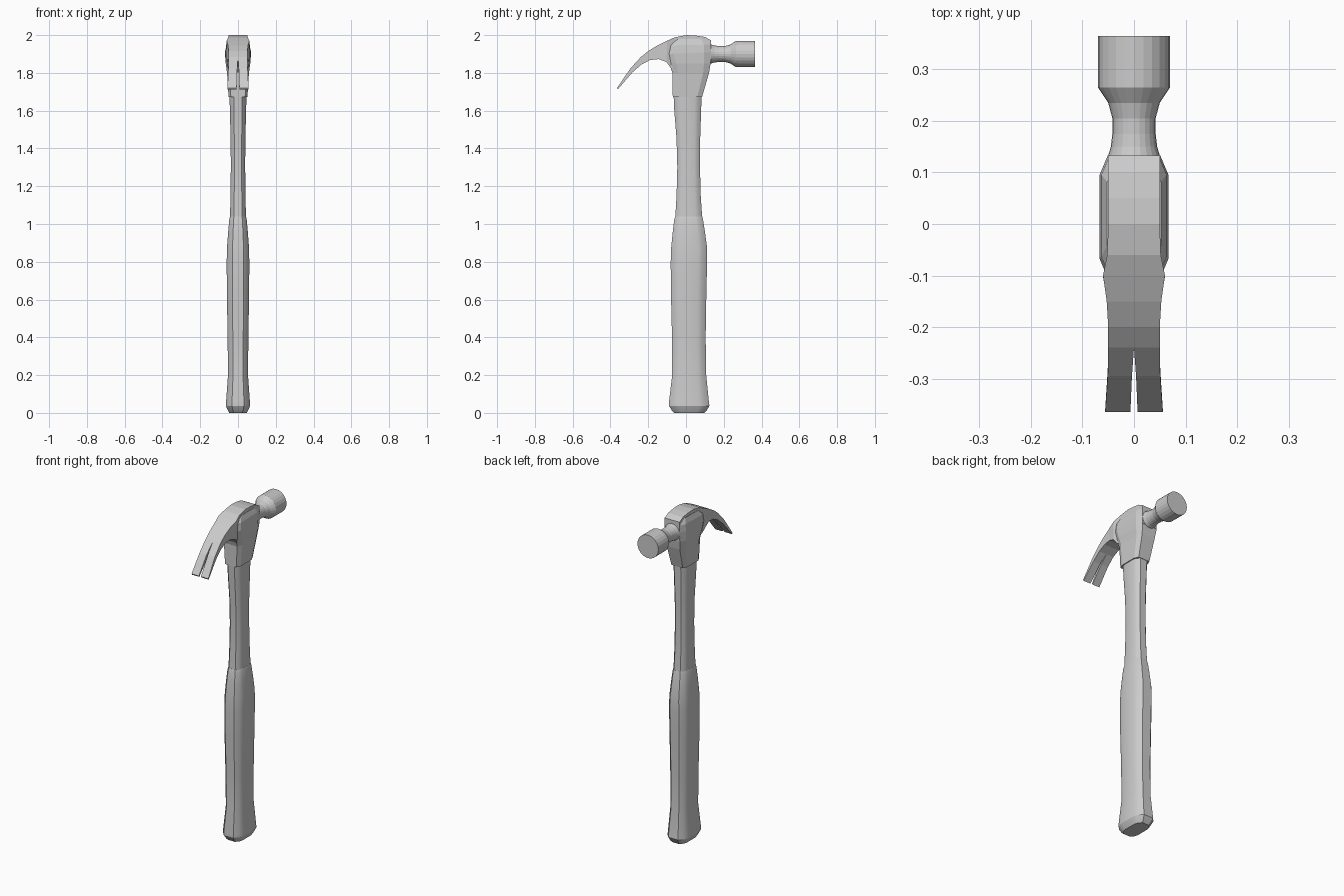
import bpy, bmesh, math

if "Cube" in bpy.data.objects:
    bpy.data.objects.remove(bpy.data.objects["Cube"])


def finish(bm, name):
    bmesh.ops.recalc_face_normals(bm, faces=bm.faces)
    me = bpy.data.meshes.new(name)
    bm.to_mesh(me)
    bm.free()
    ob = bpy.data.objects.new(name, me)
    bpy.context.collection.objects.link(ob)
    return ob


def loft(name, rings, smooth=0):
    """Skin a list of equal-length closed rings and cap both ends."""
    bm = bmesh.new()
    vs = [[bm.verts.new(p) for p in r] for r in rings]
    n = len(vs[0])
    for a, b in zip(vs, vs[1:]):
        for i in range(n):
            j = (i + 1) % n
            bm.faces.new((a[i], a[j], b[j], b[i]))
    bm.faces.new(vs[0])
    bm.faces.new(vs[-1])
    ob = finish(bm, name)
    if smooth:
        bpy.context.view_layer.objects.active = ob
        ob.select_set(True)
        bpy.ops.object.shade_smooth_by_angle(angle=math.radians(smooth))
        ob.select_set(False)
    return ob


# Unit cross-section of the handle: flat sides, rounded front and back
quarter = [(1, .5), (.86, .76), (.5, 1)]
SECTION = (quarter + [(-x, y) for x, y in reversed(quarter)]
           + [(-x, -y) for x, y in quarter]
           + [(x, -y) for x, y in reversed(quarter)])


def handle_ring(z, w, y0, y1):
    c, h = (y0 + y1) / 2, (y1 - y0) / 2
    return [(w * x, c + h * y, z) for x, y in SECTION]


# Grip: (z, half width, back y, front y)
grip = [(0, .046, -.062, .098), (.01, .052, -.073, .108), (.037, .064, -.09, .124),
        (.06, .063, -.09, .121), (.2, .053, -.073, .107), (.4, .055, -.074, .104),
        (.65, .059, -.08, .108), (.8, .06, -.081, .112), (.88, .058, -.078, .111),
        (.96, .052, -.07, .1), (1.025, .046, -.062, .09), (1.04, .042, -.057, .086)]
loft("grip", [handle_ring(*s) for s in grip], 25)

# Upper handle
shaft = [(1.03, .042, -.057, .086), (1.15, .04, -.05, .078), (1.3, .038, -.046, .074),
         (1.45, .039, -.05, .075), (1.6, .043, -.062, .08), (1.69, .045, -.066, .083)]
loft("upper_handle", [handle_ring(*s) for s in shaft], 25)

# Head cheeks: (claw-side y, z), (face-side y, z), half width
cheeks = [((-.07, 1.672), (.085, 1.672), .05),
          ((-.072, 1.80), (.122, 1.80), .058),
          ((-.088, 1.85), (.13, 1.85), .065),
          ((-.105, 1.90), (.133, 1.91), .067),
          ((-.10, 1.945), (.132, 1.95), .063),
          ((-.07, 1.978), (.11, 1.98), .052)]
rings = []
for (y0, z0), (y1, z1), w in cheeks:
    ring = []
    for x, t in [(.76, 0), (1, .16), (1, .84), (.76, 1)]:
        ring.append((w * x, y0 + (y1 - y0) * t, z0 + (z1 - z0) * t))
    rings.append(ring + [(-x, y, z) for x, y, z in reversed(ring)])
loft("head_cheeks", rings)

# Spine and split claw: (top y, z), (underside y, z), half width, half slit
claw = [((.133, 1.972), (.133, 1.86), .05, 0), ((.10, 1.99), (.10, 1.86), .05, 0),
        ((.05, 1.998), (.05, 1.85), .05, 0), ((0, 2.0), (-.02, 1.82), .05, 0),
        ((-.06, 1.988), (-.08, 1.825), .052, 0), ((-.10, 1.97), (-.103, 1.857), .06, 0),
        ((-.15, 1.946), (-.145, 1.873), .053, 0), ((-.20, 1.916), (-.19, 1.868), .05, 0),
        ((-.24, 1.883), (-.235, 1.845), .05, 0), ((-.295, 1.823), (-.283, 1.803), .051, .004),
        ((-.365, 1.72), (-.361, 1.713), .056, .007)]
bm = bmesh.new()
vs = [[bm.verts.new(p) for p in ((s, *t), (w, *t), (w, *b), (s, *b))] for t, b, w, s in claw]
for k, (a, b) in enumerate(zip(vs, vs[1:])):
    for i in range(4 if claw[k + 1][3] else 3):
        j = (i + 1) % 4
        bm.faces.new((a[i], a[j], b[j], b[i]))
bm.faces.new(vs[0])
bm.faces.new(vs[-1])
ob = finish(bm, "claw")
mirror = ob.modifiers.new("mirror", 'MIRROR')
mirror.use_clip = True

# Neck and striking face, turned around the y axis
poll = [(.11, .052), (.133, .05), (.15, .045), (.175, .042), (.205, .042), (.235, .05),
        (.265, .07), (.365, .07)]
N = 24
loft("striking_face", [[(r * math.cos(2 * math.pi * i / N), y,
                         1.9 + r * math.sin(2 * math.pi * i / N)) for i in range(N)]
                       for y, r in poll])
